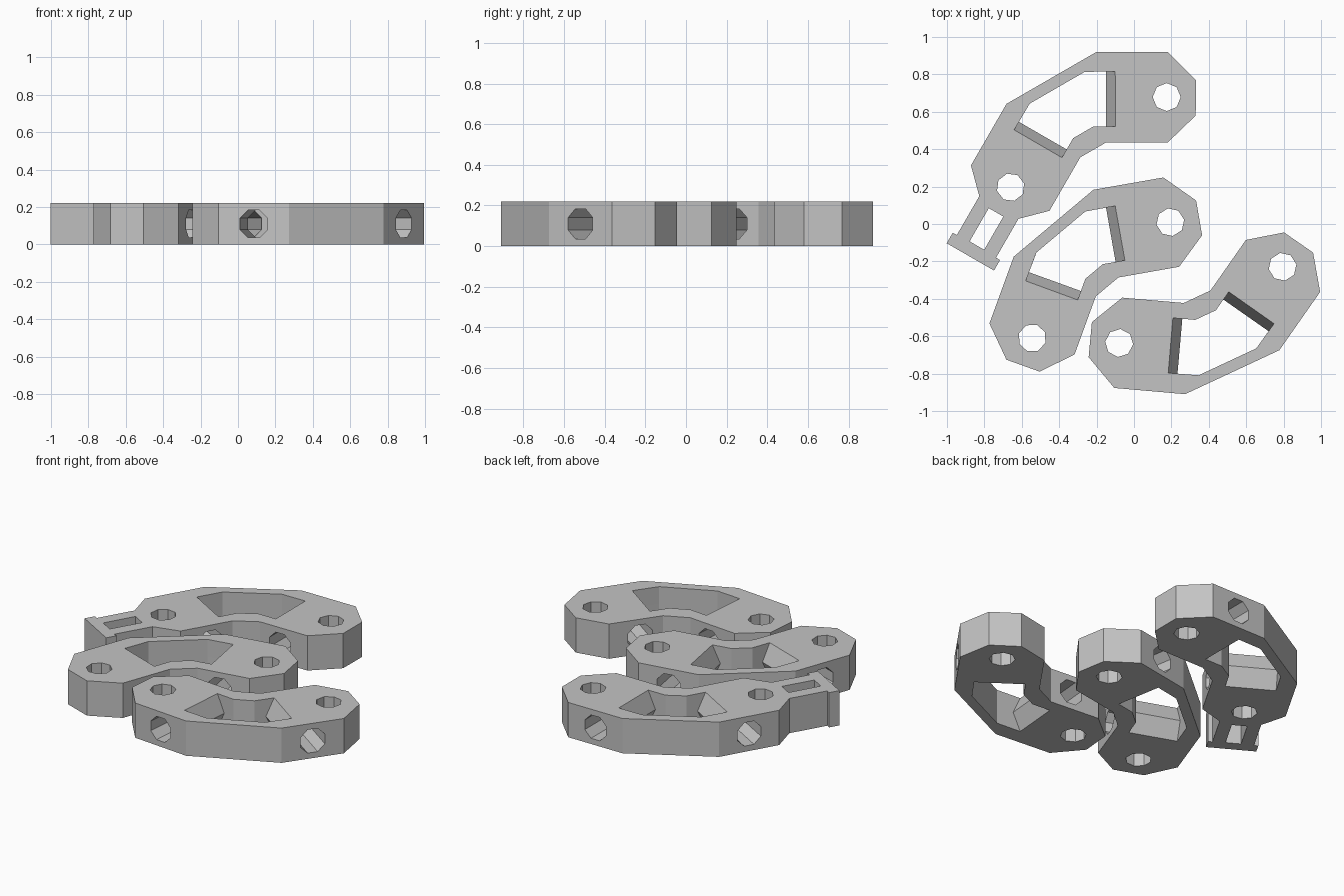
import bpy, bmesh
from math import radians
from mathutils import Matrix, Vector

H = 0.22      # link thickness
MID = H / 2
PIN = 0.482   # pin hole distance from the link's centre line

cube = bpy.data.objects.get("Cube")
if cube:
    bpy.data.objects.remove(cube, do_unlink=True)

grey = bpy.data.materials.new("plastic_grey")
grey.use_nodes = True
grey.diffuse_color = (0.55, 0.55, 0.55, 1)
grey.node_tree.nodes["Principled BSDF"].inputs["Base Color"].default_value = (0.55, 0.55, 0.55, 1)


def mirrored(half):
    """Close a right-hand profile with its mirror image."""
    return half + [(-x, y) for x, y in reversed(half)]


def loft(bm, rings):
    """Skin a stack of (profile, z) rings and cap both ends."""
    loops = [[bm.verts.new((x, y, z)) for x, y in pts] for pts, z in rings]
    for a, b in zip(loops, loops[1:]):
        n = len(a)
        for i in range(n):
            j = (i + 1) % n
            bm.faces.new((a[i], a[j], b[j], b[i]))
    bm.faces.new(loops[0])
    bm.faces.new(loops[-1])


def drill(bm, matrix, radius, depth):
    bmesh.ops.create_cone(bm, cap_ends=True, segments=8, radius1=radius,
                          radius2=radius, depth=depth, matrix=matrix)


def to_object(bm, name):
    bmesh.ops.recalc_face_normals(bm, faces=bm.faces)
    mesh = bpy.data.meshes.new(name)
    bm.to_mesh(mesh)
    bm.free()
    mesh.materials.append(grey)
    obj = bpy.data.objects.new(name, mesh)
    bpy.context.scene.collection.objects.link(obj)
    return obj


def tail(e, f):
    """Point on the clip: e along the left arm, f across it."""
    p = Vector((-PIN, 0)) + e * Vector((-0.866, -0.5)) + f * Vector((-0.5, 0.866))
    return p.x, p.y


HALF = [(0.278, 0.397), (0.607, 0.207), (0.662, 0.0), (0.567, -0.163),
        (0.365, -0.213), (0.079, -0.048)]
WINDOW_FACE = [(0.170, 0.336), (0.312, 0.256), (0.165, 0.0), (0.061, 0.06)]
WINDOW_RIDGE = [(0.170, 0.336), (0.269, 0.281), (0.121, 0.025), (0.061, 0.06)]
CLIP = [(0.125, 0.121), (0.365, 0.121), (0.365, 0.146), (0.43, 0.146)]


def make_link(name, location, angle, clip=False):
    # Bent link body, optionally with the end clip in its outline
    outline = mirrored(HALF)
    if clip:
        outline[8:10] = ([tail(e, -f) for e, f in CLIP]
                         + [tail(e, f) for e, f in reversed(CLIP)])
    bm = bmesh.new()
    loft(bm, [(outline, 0), (outline, H)])
    link = to_object(bm, name)

    # Window whose end walls come to a ridge at mid height
    bm = bmesh.new()
    over = 0.02
    k = 1 + over / MID
    flare = [tuple(Vector(r).lerp(Vector(f), k)) for r, f in zip(WINDOW_RIDGE, WINDOW_FACE)]
    loft(bm, [(mirrored(flare), -over), (mirrored(WINDOW_RIDGE), MID),
              (mirrored(flare), H + over)])

    # Upright pin holes and level cord holes in both arms
    for s in (1, -1):
        drill(bm, Matrix.Translation((s * PIN, 0, MID)) @ Matrix.Rotation(radians(s * 15), 4, 'Z'),
              0.075, 0.4)
        drill(bm, Matrix.Translation((s * 0.321, 0.092, MID))
              @ Matrix.Rotation(radians(90 - s * 30), 4, 'Z')
              @ Matrix.Rotation(radians(90), 4, 'Y')
              @ Matrix.Rotation(radians(22.5), 4, 'Z'), 0.08, 0.62)
    if clip:
        slot = [tail(0.155, -0.045), tail(0.36, -0.045), tail(0.36, 0.045), tail(0.155, 0.045)]
        loft(bm, [(slot, -over), (slot, H + over)])
    cutter = to_object(bm, name + "_cutter")
    cutter.hide_render = True

    # Cut, keep the result and drop the cutter
    mod = link.modifiers.new("openings", 'BOOLEAN')
    mod.operation = 'DIFFERENCE'
    mod.solver = 'EXACT'
    mod.object = cutter
    bpy.context.view_layer.update()
    cut = bpy.data.meshes.new_from_object(link.evaluated_get(bpy.context.evaluated_depsgraph_get()))
    link.modifiers.clear()
    link.data = cut
    bpy.data.objects.remove(cutter, do_unlink=True)

    link.location = (*location, 0)
    link.rotation_euler.z = radians(angle)


make_link("back_link_with_clip", (-0.2425, 0.4375), 30, clip=True)
make_link("middle_link", (-0.175, -0.30), 40)
make_link("front_link", (0.3575, -0.4325), 205)
